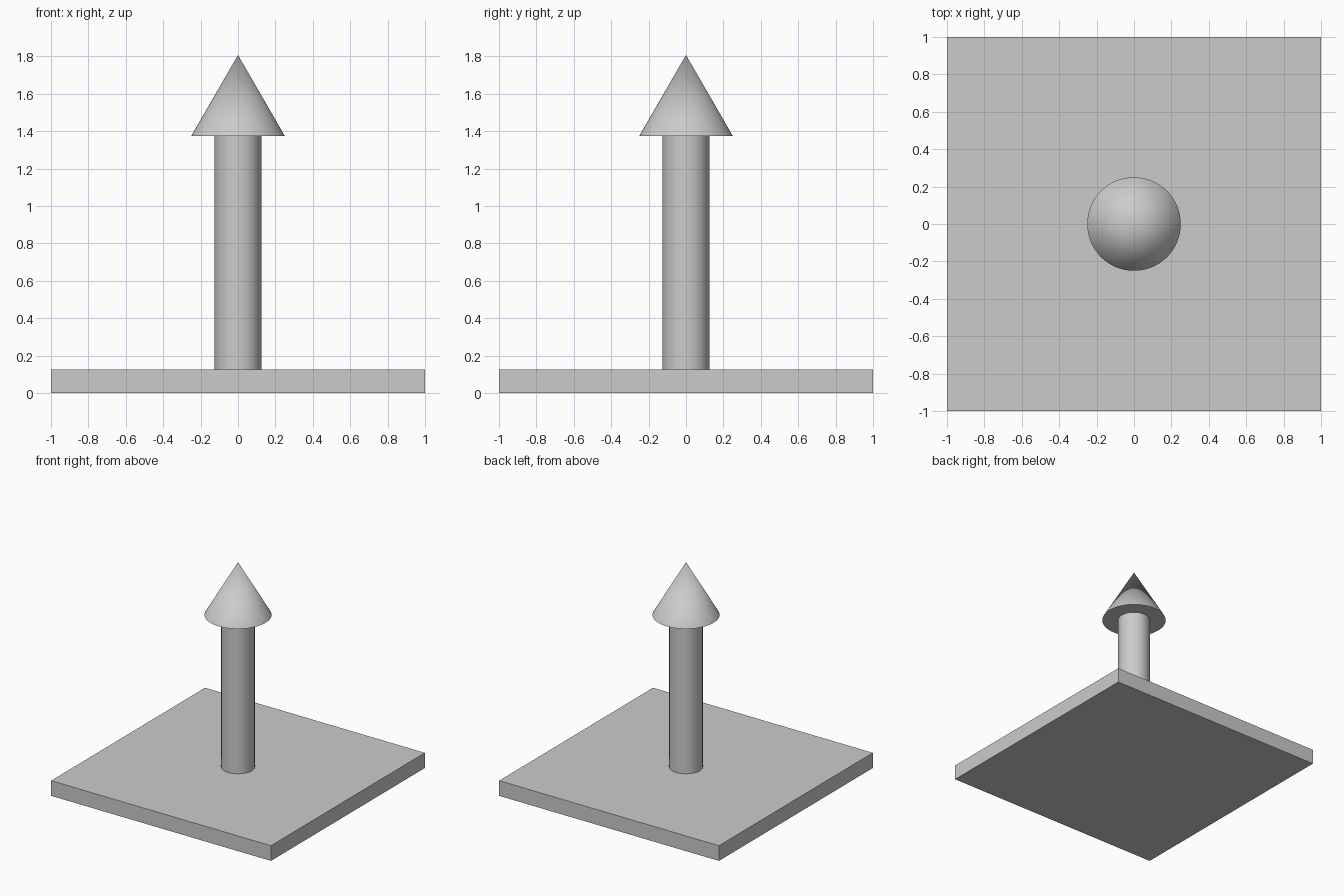
import bpy

cube = bpy.data.objects.get("Cube")
if cube:
    bpy.data.objects.remove(cube, do_unlink=True)

# One plain grey for everything
GREY = (0.6, 0.6, 0.6, 1.0)
grey = bpy.data.materials.new("light grey")
grey.use_nodes = True
grey.diffuse_color = GREY
grey.node_tree.nodes["Principled BSDF"].inputs["Base Color"].default_value = GREY

BASE_TOP = 0.125
HEAD_BOTTOM = 1.375
APEX = 1.808
SIDES = 64


def finish(name, smooth=False):
    obj = bpy.context.object
    obj.name = name
    obj.data.materials.append(grey)
    bpy.ops.object.transform_apply(location=False, rotation=False, scale=True)
    if smooth:
        bpy.ops.object.shade_smooth_by_angle()
    return obj


# Square slab
bpy.ops.mesh.primitive_cube_add(size=1, location=(0, 0, BASE_TOP / 2))
bpy.context.object.scale = (2, 2, BASE_TOP)
finish("base_plate")

# Round upright standing on the slab
bpy.ops.mesh.primitive_cylinder_add(
    vertices=SIDES, radius=0.125, depth=HEAD_BOTTOM - BASE_TOP,
    location=(0, 0, (HEAD_BOTTOM + BASE_TOP) / 2))
finish("arrow_shaft", smooth=True)

# Pointed head with a flat underside
bpy.ops.mesh.primitive_cone_add(
    vertices=SIDES, radius1=0.25, radius2=0, depth=APEX - HEAD_BOTTOM,
    location=(0, 0, (APEX + HEAD_BOTTOM) / 2))
finish("arrow_head", smooth=True)
